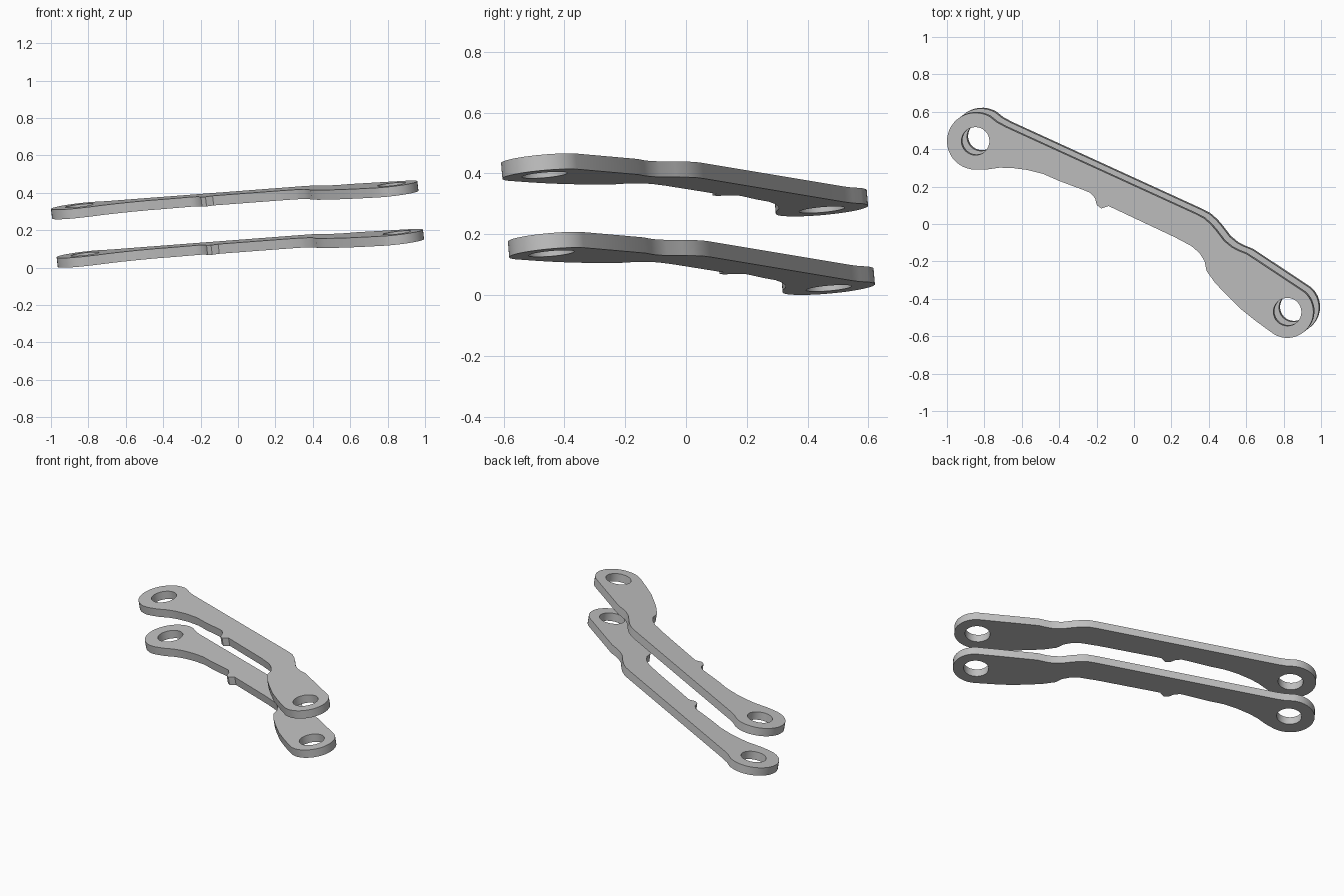
import bpy
from math import radians, cos, sin
from mathutils import Matrix, Vector

default_cube = bpy.data.objects.get("Cube")
if default_cube:
    bpy.data.objects.remove(default_cube, do_unlink=True)

# Plain grey metal
metal = bpy.data.materials.new("grey_metal")
metal.use_nodes = True
grey = (0.53, 0.53, 0.53, 1.0)
metal.diffuse_color = grey
metal.node_tree.nodes["Principled BSDF"].inputs["Base Color"].default_value = grey

# Both plates lie on parallel planes tilted along this normal
normal = Vector((-0.116, -0.087, 1.0)).normalized()
THICKNESS = 0.052
SPACING = 0.261

LEFT_EYE, LEFT_RADIUS = (-0.848, 0.443), 0.152
RIGHT_EYE, RIGHT_RADIUS = (0.82, -0.47), 0.139
HOLE_RADIUS = 0.075


def arc(center, radius, start, end, steps):
    """Points along a circular arc, angles in degrees."""
    angles = [radians(start + (end - start) * i / steps) for i in range(steps + 1)]
    return [(center[0] + radius * cos(a), center[1] + radius * sin(a)) for a in angles]


def circle(center, radius, steps=32):
    return arc(center, radius, 0, 360, steps)[:-1]


# Front edge, with the small locating tab and the step to the wide end
front_edge = [
    (-0.79, 0.291), (-0.72, 0.301), (-0.655, 0.3), (-0.57, 0.289),
    (-0.484, 0.267), (-0.4, 0.23), (-0.26, 0.178), (-0.233, 0.166),
    (-0.209, 0.139), (-0.198, 0.1), (-0.174, 0.083), (-0.136, 0.096),
    (0.217, -0.07), (0.307, -0.118), (0.35, -0.155), (0.377, -0.198),
    (0.388, -0.251), (0.43, -0.31), (0.479, -0.364), (0.564, -0.449),
    (0.644, -0.513), (0.709, -0.561),
]

# Back edge, with the shallow neck
back_edge = [
    (0.602, -0.16), (0.555, -0.141), (0.521, -0.123), (0.481, -0.09),
    (0.441, -0.037), (0.409, 0.0), (0.372, 0.032), (0.33, 0.054),
    (-0.687, 0.519), (-0.735, 0.545),
]

outline = (arc(LEFT_EYE, LEFT_RADIUS, 60, 270, 24) + front_edge
           + arc(RIGHT_EYE, RIGHT_RADIUS, -120, 50, 20) + back_edge)
loops = [outline, circle(LEFT_EYE, HOLE_RADIUS), circle(RIGHT_EYE, HOLE_RADIUS)]


def make_plate(name, depth):
    """Extrude the pierced outline; depth is measured down from the upper plate's top."""
    curve = bpy.data.curves.new(name + "_profile", "CURVE")
    curve.dimensions = "2D"
    curve.fill_mode = "BOTH"
    curve.extrude = THICKNESS / 2
    for points in loops:
        spline = curve.splines.new("POLY")
        spline.points.add(len(points) - 1)
        for target, (x, y) in zip(spline.points, points):
            target.co = (x, y, 0, 1)
        spline.use_cyclic_u = True

    # Turn the profile into a mesh
    plate = bpy.data.objects.new(name, curve)
    bpy.context.collection.objects.link(plate)
    bpy.ops.object.select_all(action="DESELECT")
    plate.select_set(True)
    bpy.context.view_layer.objects.active = plate
    bpy.ops.object.convert(target="MESH")
    plate = bpy.context.view_layer.objects.active
    plate.name = name

    # Lay it on the tilted plane, keeping its walls square to the faces
    tilt = Matrix.Identity(4)
    tilt[2][0] = -normal.x / normal.z
    tilt[2][1] = -normal.y / normal.z
    for row in range(3):
        tilt[row][2] = normal[row]
    shift = Matrix.Translation(-normal * (depth + THICKNESS / 2))
    plate.data.transform(shift @ tilt)

    # Weld the cap edges to the walls
    weld = plate.modifiers.new("weld", "WELD")
    weld.merge_threshold = 0.0005
    bpy.ops.object.modifier_apply(modifier=weld.name)
    plate.data.materials.clear()
    plate.data.materials.append(metal)
    bpy.ops.object.shade_smooth_by_angle(angle=radians(35))
    return plate


plates = [make_plate("upper_link_plate", 0), make_plate("lower_link_plate", SPACING)]

# Stand the pair on the floor
floor = min(v.co.z for plate in plates for v in plate.data.vertices)
for plate in plates:
    plate.data.transform(Matrix.Translation((0, 0, -floor)))
